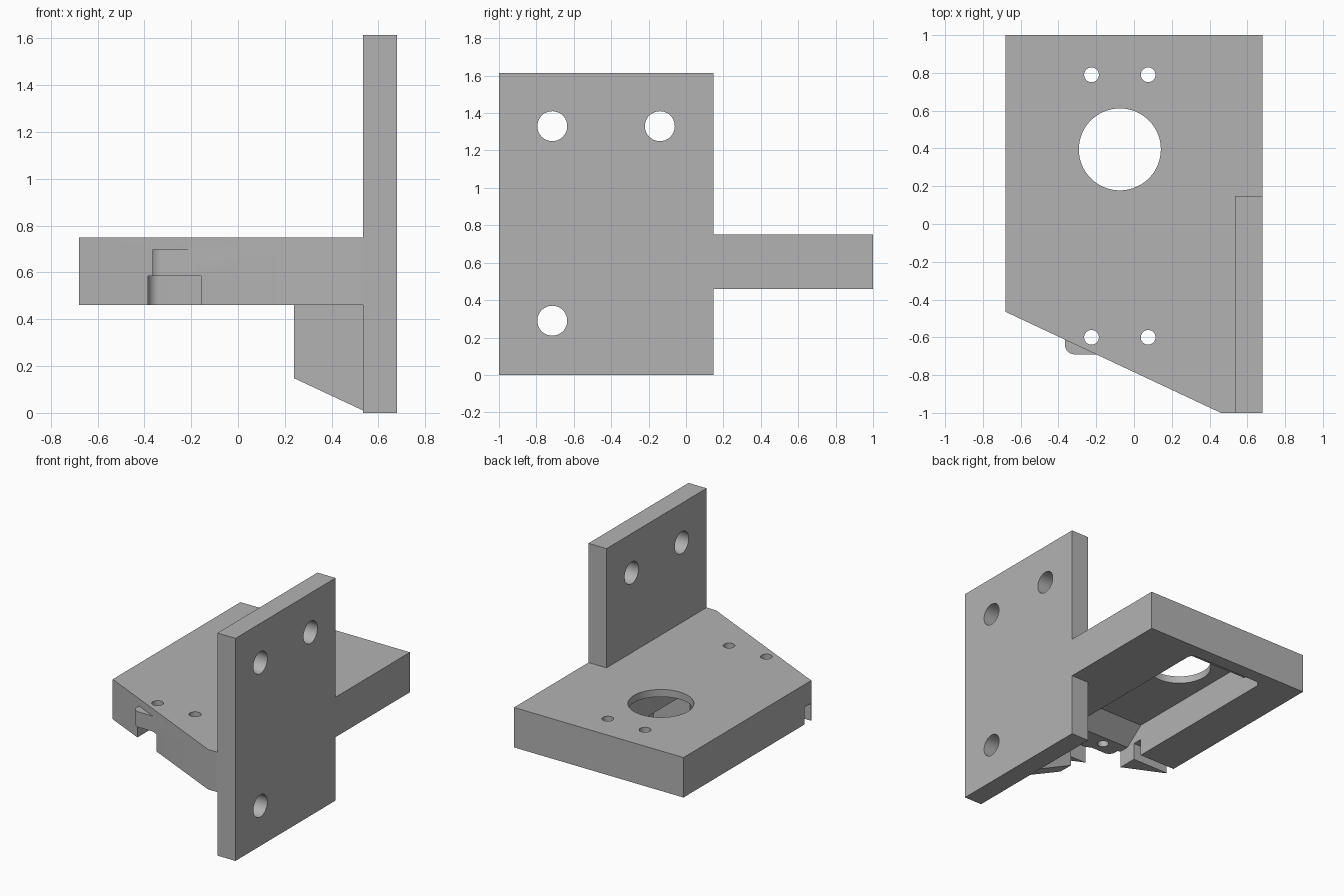
import bpy, bmesh, math
from mathutils import Vector

if "Cube" in bpy.data.objects:
    bpy.data.objects.remove(bpy.data.objects["Cube"], do_unlink=True)

grey = bpy.data.materials.new("plain grey")
grey.use_nodes = True
grey.diffuse_color = (0.45, 0.45, 0.45, 1)
grey.node_tree.nodes["Principled BSDF"].inputs["Base Color"].default_value = (0.45, 0.45, 0.45, 1)


def prism(name, points, low, high, axis="z"):
    """Extrude a 2D outline along an axis: z takes (x, y), y takes (x, z), x takes (y, z)."""
    place = {"z": lambda a, b, h: (a, b, h),
             "y": lambda a, b, h: (a, h, b),
             "x": lambda a, b, h: (h, a, b)}[axis]
    bm = bmesh.new()
    face = bm.faces.new([bm.verts.new(place(a, b, low)) for a, b in points])
    grown = bmesh.ops.extrude_face_region(bm, geom=[face])["geom"]
    shift = Vector(place(0, 0, high - low))
    bmesh.ops.translate(bm, vec=shift, verts=[v for v in grown if isinstance(v, bmesh.types.BMVert)])
    bmesh.ops.recalc_face_normals(bm, faces=bm.faces)
    mesh = bpy.data.meshes.new(name)
    bm.to_mesh(mesh)
    bm.free()
    mesh.materials.append(grey)
    obj = bpy.data.objects.new(name, mesh)
    bpy.context.collection.objects.link(obj)
    return obj


def circle(a, b, r, n=48):
    return [(a + r * math.cos(math.tau * i / n), b + r * math.sin(math.tau * i / n)) for i in range(n)]


def box(a0, a1, b0, b1):
    return [(a0, b0), (a1, b0), (a1, b1), (a0, b1)]


def rounded(a0, a1, b0, b1, r, n=8):
    corners = [(a1 - r, b1 - r), (a0 + r, b1 - r), (a0 + r, b0 + r), (a1 - r, b0 + r)]
    return [(a + r * math.cos((k + i / n) * math.pi / 2), b + r * math.sin((k + i / n) * math.pi / 2))
            for k, (a, b) in enumerate(corners) for i in range(n + 1)]


def combine(target, tool, operation="DIFFERENCE"):
    """Apply a boolean and discard the tool."""
    mod = target.modifiers.new("boolean", "BOOLEAN")
    mod.operation, mod.object, mod.solver = operation, tool, "EXACT"
    tool.hide_render = True
    bpy.context.view_layer.objects.active = target
    bpy.ops.object.modifier_apply(modifier=mod.name)
    bpy.data.objects.remove(tool, do_unlink=True)


# Upright mounting plate with three bolt holes
upright = prism("upright_plate", box(-1, 0.147, 0, 1.615), 0.535, 0.68, "x")
for y, z in [(-0.715, 1.33), (-0.14, 1.33), (-0.715, 0.29)]:
    combine(upright, prism("cutter", circle(y, z, 0.08), 0.4, 0.8, "x"))

# Horizontal plate with a slanted front edge, plus the screw tab below its top
shelf = prism("horizontal_plate", [(-0.68, 1), (0.68, 1), (0.68, 0.147), (0.535, 0.147),
                                   (0.535, -1), (0.46, -1), (-0.68, -0.465)], 0.46, 0.75)
combine(shelf, prism("tab", rounded(-0.365, 0.1, -0.69, -0.3, 0.05), 0.55, 0.697), "UNION")

# Underside pocket: shallow ends, deep ramped middle, side cable slot
combine(shelf, prism("cutter", rounded(-0.385, 0.235, -0.71, 0.9, 0.05), 0.4, 0.585))
combine(shelf, prism("cutter", [(-0.53, 0.5), (-0.53, 0.585), (-0.385, 0.697), (0.72, 0.697), (0.72, 0.5)],
                     -0.385, 0.235, "x"))
combine(shelf, prism("cutter", box(-0.8, -0.3, -0.46, -0.387), 0.4, 0.585))

# Large opening and four screw holes
combine(shelf, prism("cutter", circle(-0.075, 0.395, 0.217, 72), 0.3, 0.9))
for x in (-0.225, 0.075):
    for y in (-0.6, 0.79):
        combine(shelf, prism("cutter", circle(x, y, 0.039, 32), 0.3, 0.9))

# Thin gusset under the plate
gusset = prism("gusset", [(0.24, 0.46), (0.24, 0.148), (0.535, 0.01), (0.535, 0.46)], -0.5, -0.39, "y")

# Smooth the bores, keep edges sharp
bpy.ops.object.select_all(action="DESELECT")
for obj in (upright, shelf, gusset):
    obj.select_set(True)
bpy.context.view_layer.objects.active = shelf
bpy.ops.object.shade_smooth_by_angle(angle=math.radians(30))
